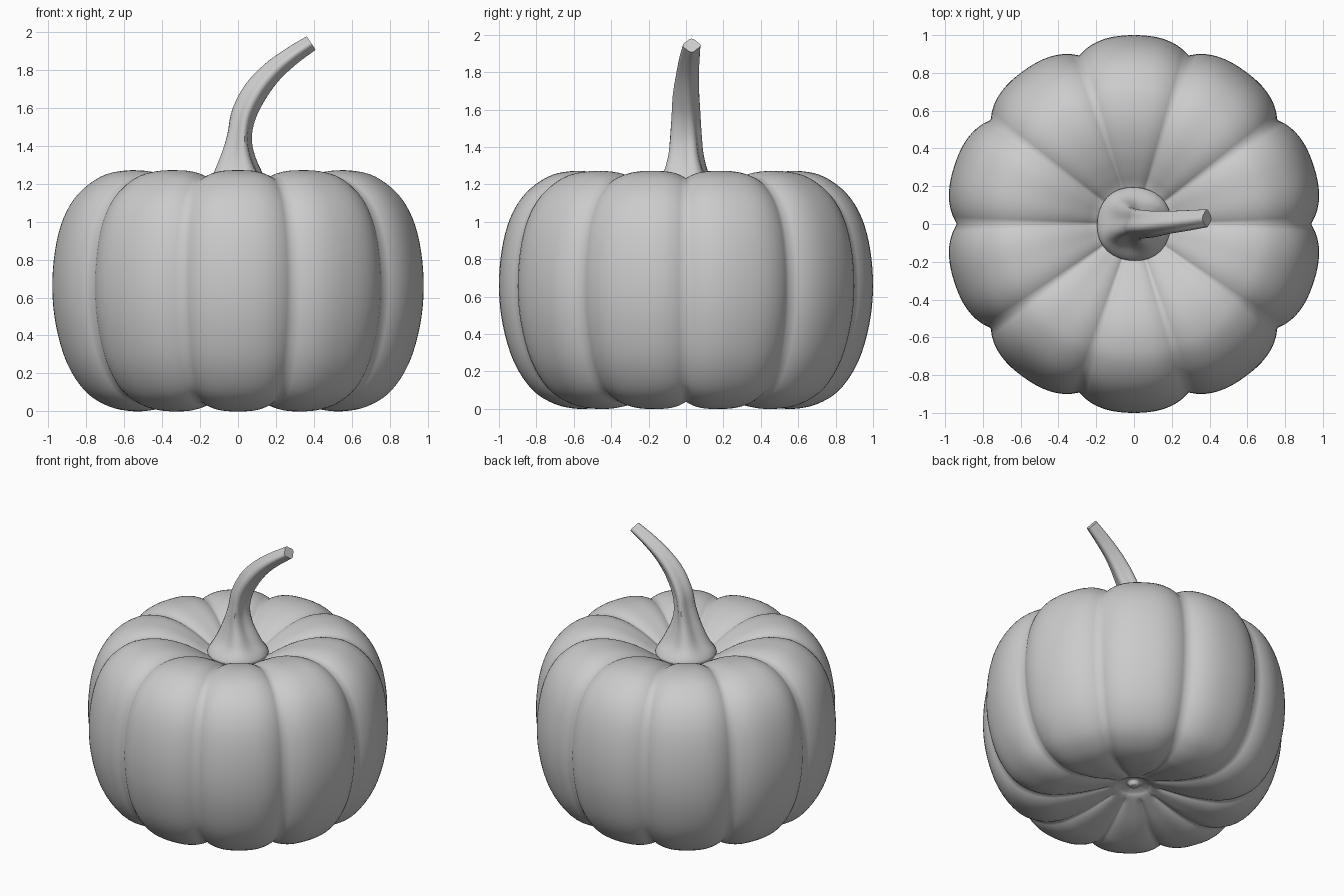
import bpy, bmesh, math
from mathutils import Vector

if "Cube" in bpy.data.objects:
    bpy.data.objects.remove(bpy.data.objects["Cube"], do_unlink=True)

LOBES, SEG = 10, 16


def smooth_points(points, steps):
    """Catmull-Rom interpolation through tuples of any length."""
    pts = [Vector(p) for p in points]
    pts = [pts[0] * 2 - pts[1]] + pts + [pts[-1] * 2 - pts[-2]]
    out = []
    for a, b, c, d in zip(pts, pts[1:], pts[2:], pts[3:]):
        for i in range(steps):
            t = i / steps
            out.append((b * 2 + (c - a) * t + (a * 2 - b * 5 + c * 4 - d) * t * t
                        + (b * 3 - a - c * 3 + d) * t ** 3) / 2)
    return out + [pts[-2]]


def loft(name, rings, material):
    """Skin a list of closed rings and cap both ends."""
    bm = bmesh.new()
    loops = [[bm.verts.new(p) for p in ring] for ring in rings]
    for low, high in zip(loops, loops[1:]):
        n = len(low)
        for i in range(n):
            j = (i + 1) % n
            bm.faces.new((low[i], low[j], high[j], high[i]))
    bm.faces.new(loops[0][::-1])
    bm.faces.new(loops[-1])
    mesh = bpy.data.meshes.new(name)
    bm.to_mesh(mesh)
    bm.free()
    mesh.materials.append(material)
    obj = bpy.data.objects.new(name, mesh)
    bpy.context.collection.objects.link(obj)
    bpy.ops.object.select_all(action='DESELECT')
    obj.select_set(True)
    bpy.context.view_layer.objects.active = obj
    return obj


grey = bpy.data.materials.new("plain grey")
grey.use_nodes = True
grey.diffuse_color = (0.6, 0.6, 0.6, 1)
grey.node_tree.nodes["Principled BSDF"].inputs["Base Color"].default_value = (0.6, 0.6, 0.6, 1)

# Ribbed body: (radius, height) along the crest of a lobe, bottom to top
crest = smooth_points([
    (.01, .12), (.03, .125), (.05, .15), (.1, .135), (.13, .115), (.22, .08), (.35, .035), (.48, .007),
    (.58, 0), (.7, .025), (.82, .1), (.92, .25), (.98, .45), (1, .65), (.985, .85),
    (.94, 1.02), (.86, 1.15), (.74, 1.24), (.62, 1.27), (.5, 1.265), (.38, 1.23),
    (.28, 1.18), (.2, 1.13), (.1, 1.09), (.01, 1.08)], 4)
count = LOBES * SEG
rings = []
for i, p in enumerate(crest):
    along = (crest[min(i + 1, len(crest) - 1)] - crest[max(i - 1, 0)]).normalized()
    inward = Vector((-along.y, along.x))
    depth = .062 * p.x ** .8 if p.x > .15 else .08 * p.x ** 2
    ring = []
    for k in range(count):
        across = abs((k % SEG) / SEG * 2 - 1)      # 0 on a crest, 1 in a crease
        q = p + inward * depth * across ** 3
        angle = math.tau * k / count
        ring.append((q.x * math.cos(angle), q.x * math.sin(angle), q.y))
    rings.append(ring)
loft("pumpkin_body", rings, grey)
bpy.ops.object.shade_smooth()

# Bent stem: (x, y, z, half width in the bend plane, half width sideways, ridge depth)
path = smooth_points([
    (0, 0, 1.09, .15, .15, 0), (0, 0, 1.125, .195, .195, .01), (0, 0, 1.16, .19, .185, .04),
    (0, 0, 1.23, .14, .13, .12), (0, 0, 1.34, .088, .092, .16), (.008, 0, 1.45, .06, .078, .16),
    (.032, 0, 1.57, .06, .07, .14), (.095, 0, 1.69, .06, .064, .12), (.18, .008, 1.79, .053, .056, .1),
    (.28, .018, 1.872, .045, .05, .1), (.386, .03, 1.943, .039, .043, .1)], 5)
rings = []
for i, p in enumerate(path):
    along = (path[min(i + 1, len(path) - 1)] - path[max(i - 1, 0)])
    tangent = Vector(along[:3]).normalized()
    side = Vector((0, 1, 0))
    bend = side.cross(tangent).normalized()
    twist = math.radians(45) * (1 - i / (len(path) - 1))
    ring = []
    for k in range(32):
        a = math.tau * k / 32
        r = 1 + p[5] * math.cos(4 * (a - twist))
        ring.append(Vector(p[:3]) + bend * p[3] * r * math.cos(a) + side * p[4] * r * math.sin(a))
    rings.append(ring)
loft("stem", rings, grey)
bpy.ops.object.shade_smooth_by_angle(angle=math.radians(40))
